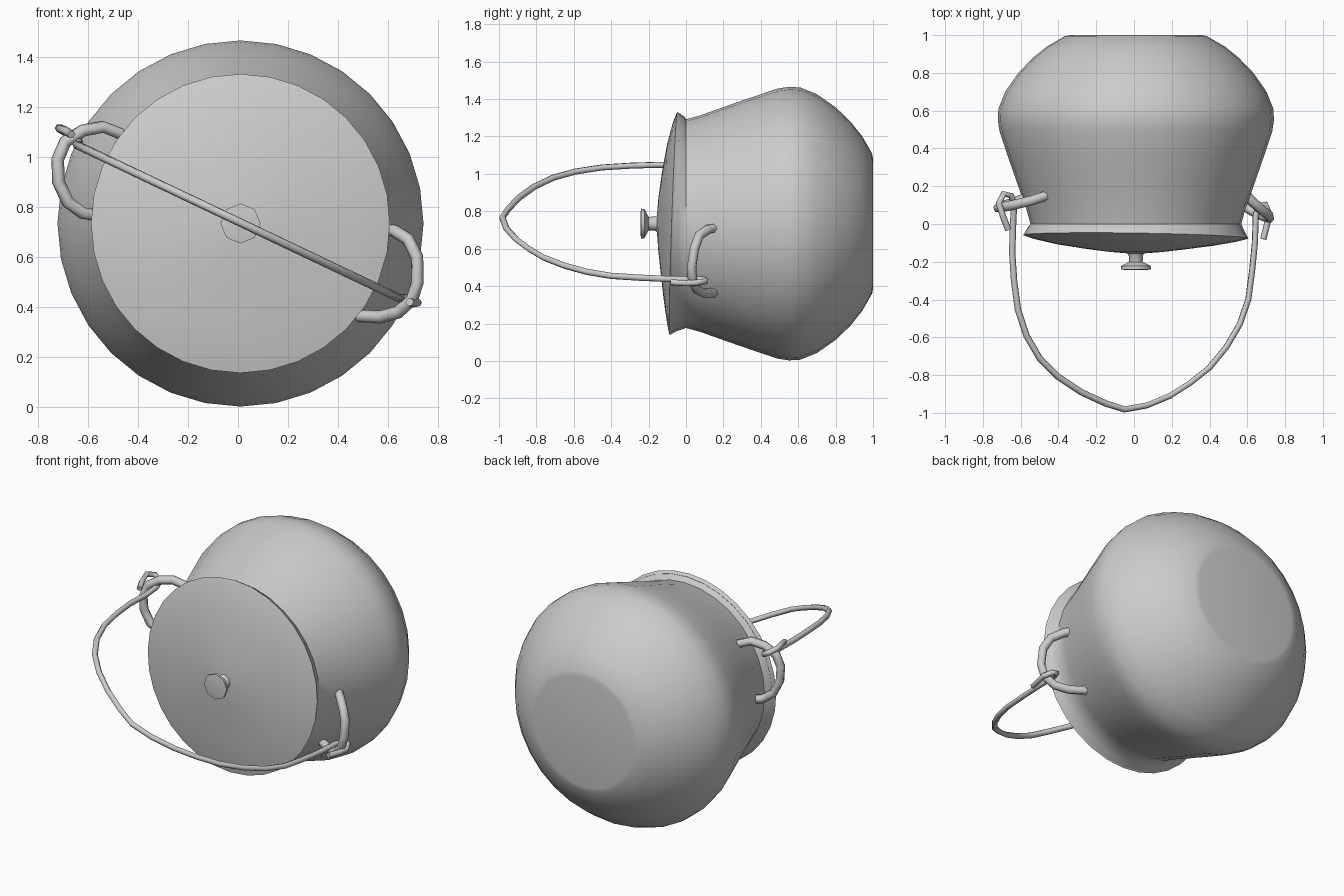
import bpy, bmesh, math
from mathutils import Vector

CX, CZ = 0.01, 0.734   # pot axis runs along y through this point


def lathe(name, profile, sides, angle, tilt=lambda y: 0.0):
    """Revolve (y, radius) pairs about the pot axis; tilt leans rings off square."""
    bm = bmesh.new()
    rings = []
    for y, r in profile:
        ring = []
        for i in range(sides):
            a = 2 * math.pi * i / sides
            dx, dz = r * math.sin(a), r * math.cos(a)
            yy = y + tilt(y) * (0.034 * dz - 0.015 * dx)
            ring.append(bm.verts.new((CX + dx, yy, CZ + dz)))
        rings.append(ring)
    for a, b in zip(rings, rings[1:]):
        for i in range(sides):
            j = (i + 1) % sides
            bm.faces.new((a[i], a[j], b[j], b[i]))
    bm.faces.new(rings[0])
    bm.faces.new(rings[-1])
    bmesh.ops.recalc_face_normals(bm, faces=bm.faces)
    me = bpy.data.meshes.new(name)
    bm.to_mesh(me)
    bm.free()
    return finish(name, me, angle)


def finish(name, me, angle):
    ob = bpy.data.objects.new(name, me)
    bpy.context.collection.objects.link(ob)
    bpy.ops.object.select_all(action='DESELECT')
    ob.select_set(True)
    bpy.context.view_layer.objects.active = ob
    bpy.ops.object.shade_smooth_by_angle(angle=math.radians(angle))
    return ob


def rod(name, points, radius):
    """Round rod along a path of points."""
    cu = bpy.data.curves.new(name + "_path", 'CURVE')
    cu.dimensions = '3D'
    cu.bevel_depth = radius
    cu.bevel_resolution = 1
    cu.use_fill_caps = True
    sp = cu.splines.new('POLY')
    sp.points.add(len(points) - 1)
    for p, co in zip(sp.points, points):
        p.co = (*co, 1)
    tmp = bpy.data.objects.new(name + "_path", cu)
    bpy.context.collection.objects.link(tmp)
    deps = bpy.context.evaluated_depsgraph_get()
    me = bpy.data.meshes.new_from_object(tmp.evaluated_get(deps))
    bpy.data.objects.remove(tmp)
    return finish(name, me, 75)


# Pot body, mouth towards -y, flared and slightly leaning rim
lathe("pot_body", [(-0.062, 0.592), (-0.03, 0.575), (0.0, 0.558), (0.08, 0.58),
                   (0.2, 0.623), (0.35, 0.675), (0.49, 0.722), (0.55, 0.731),
                   (0.61, 0.728), (0.7, 0.692), (0.8, 0.622), (0.88, 0.545),
                   (0.94, 0.47), (0.995, 0.375), (1.0, 0.345)], 32, 40,
      lambda y: 1.0 if y < -0.02 else 0.0)

# Shallow domed lid
lathe("lid", [(-0.05, 0.585), (-0.068, 0.597), (-0.085, 0.54), (-0.11, 0.42),
              (-0.132, 0.27), (-0.148, 0.14), (-0.155, 0.05)], 32, 50,
      lambda y: max(0.0, (y + 0.16) / 0.092))

# Lid knob
lathe("lid_knob", [(-0.14, 0.055), (-0.165, 0.038), (-0.2, 0.036), (-0.222, 0.078),
                   (-0.24, 0.08), (-0.243, 0.06)], 8, 50)

# Ears on either side
rod("ear_right", [(0.57, 0.18, 0.715), (0.625, 0.12, 0.705), (0.68, 0.07, 0.67),
                  (0.715, 0.045, 0.6), (0.717, 0.03, 0.5), (0.695, 0.035, 0.43),
                  (0.64, 0.06, 0.38), (0.57, 0.1, 0.36), (0.48, 0.15, 0.365)], 0.026)
rod("ear_left", [(-0.55, 0.15, 0.765), (-0.62, 0.12, 0.775), (-0.68, 0.1, 0.82),
                 (-0.717, 0.09, 0.9), (-0.72, 0.085, 0.99), (-0.69, 0.09, 1.06),
                 (-0.62, 0.105, 1.105), (-0.54, 0.125, 1.12), (-0.45, 0.155, 1.085)], 0.026)

# Bail handle: (x, y) arch lying in a leaning plane, with a hook at each end
arch = [(-0.64, 0.0), (-0.645, -0.15), (-0.635, -0.3), (-0.615, -0.45), (-0.57, -0.59),
        (-0.5, -0.71), (-0.4, -0.81), (-0.28, -0.89), (-0.15, -0.95), (-0.05, -0.982),
        (0.07, -0.96), (0.19, -0.91), (0.3, -0.84), (0.4, -0.76), (0.49, -0.65),
        (0.56, -0.53), (0.605, -0.4), (0.625, -0.25), (0.64, -0.1)]
left_hook = [(-0.665, -0.03, 1.09), (-0.69, 0.03, 1.105), (-0.715, 0.11, 1.115),
             (-0.69, 0.16, 1.1), (-0.65, 0.15, 1.075), (-0.635, 0.1, 1.06)]
right_hook = [(0.645, 0.05, 0.435), (0.66, 0.1, 0.435), (0.695, 0.105, 0.425),
              (0.718, 0.05, 0.417), (0.705, 0.0, 0.415), (0.685, -0.08, 0.42)]
rod("bail_handle", left_hook + [(x, y, 0.742 - 0.475 * x) for x, y in arch] + right_hook, 0.017)
